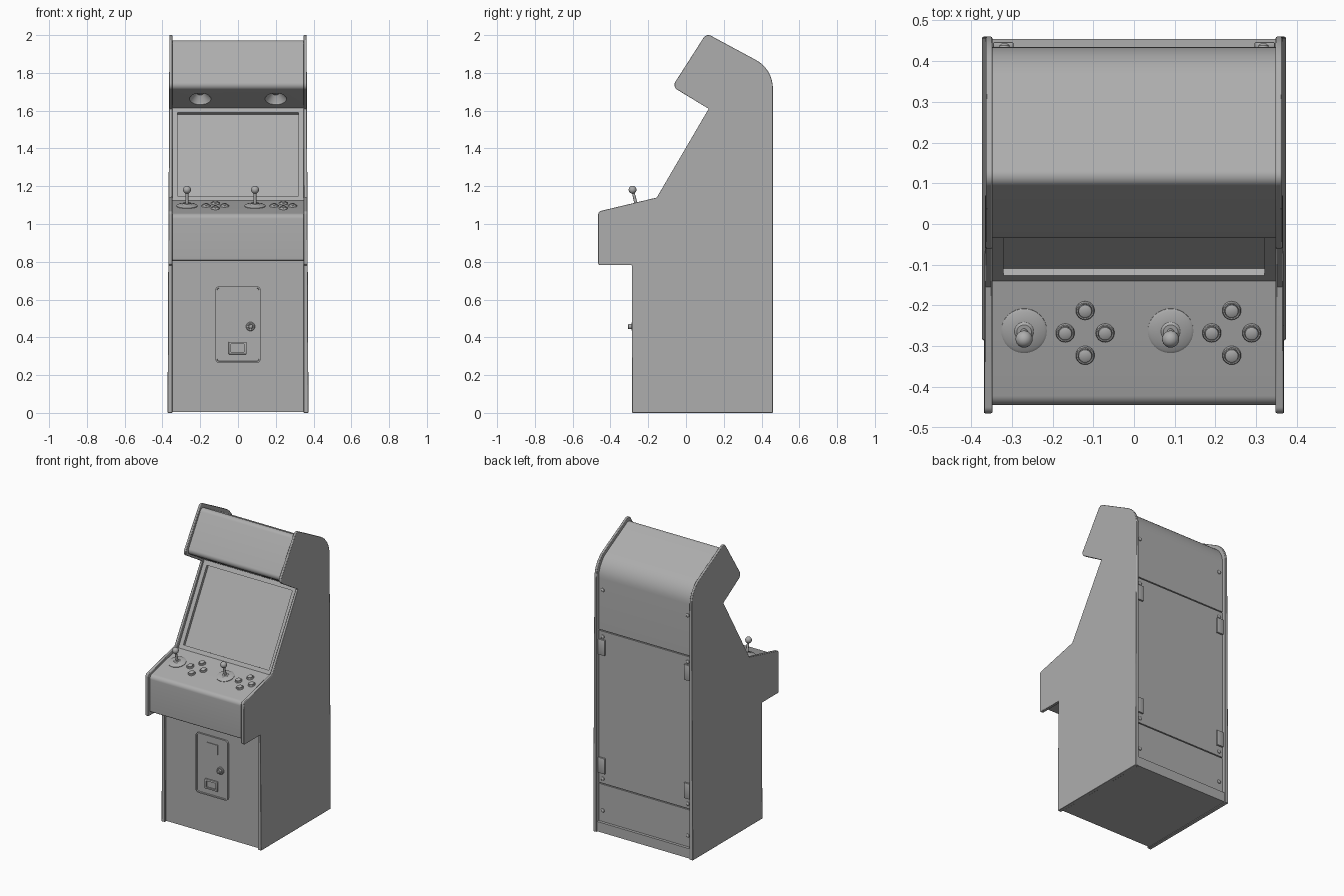
import bpy, bmesh, math
from mathutils import Vector, Matrix

old = bpy.data.objects.get("Cube")
if old:
    bpy.data.objects.remove(old, do_unlink=True)

grey = bpy.data.materials.new("cabinet_grey")
grey.use_nodes = True
COLOUR = (0.42, 0.42, 0.42, 1)
grey.diffuse_color = COLOUR
grey.node_tree.nodes["Principled BSDF"].inputs["Base Color"].default_value = COLOUR


def finish(name, bm, loc=(0, 0, 0), tilt=0.0, smooth=True):
    bmesh.ops.recalc_face_normals(bm, faces=bm.faces)
    mesh = bpy.data.meshes.new(name)
    bm.to_mesh(mesh)
    bm.free()
    mesh.materials.append(grey)
    ob = bpy.data.objects.new(name, mesh)
    bpy.context.collection.objects.link(ob)
    ob.matrix_world = Matrix.Translation(loc) @ Matrix.Rotation(tilt, 4, 'X')
    if smooth:
        shade(ob)
    return ob


def shade(ob):
    bpy.ops.object.select_all(action='DESELECT')
    ob.select_set(True)
    bpy.context.view_layer.objects.active = ob
    bpy.ops.object.shade_smooth_by_angle(angle=math.radians(35))


def fillet(points, steps=8):
    """Round the corners of a closed outline of (u, v, radius)."""
    out = []
    for i, (u, v, r) in enumerate(points):
        p = Vector((u, v))
        if r == 0:
            out.append(p)
            continue
        a = (Vector(points[i - 1][:2]) - p).normalized()
        b = (Vector(points[(i + 1) % len(points)][:2]) - p).normalized()
        half = a.angle(b) / 2
        centre = p + (a + b).normalized() * r / math.sin(half)
        t = r / math.tan(half)
        start, end = p + a * t - centre, p + b * t - centre
        sweep = start.angle_signed(end)
        for k in range(steps + 1):
            out.append(centre + Matrix.Rotation(-sweep * k / steps, 2) @ start)
    return out


def extrude_profile(outline, x0, x1):
    """Extrude a (y, z) outline along x."""
    bm = bmesh.new()
    face = bm.faces.new([bm.verts.new((x0, p.x, p.y)) for p in outline])
    grown = bmesh.ops.extrude_face_region(bm, geom=[face])["geom"]
    moved = [g for g in grown if isinstance(g, bmesh.types.BMVert)]
    bmesh.ops.translate(bm, verts=moved, vec=(x1 - x0, 0, 0))
    return bm


def box(name, size, loc, tilt=0.0, bevel=0.0):
    bm = bmesh.new()
    bmesh.ops.create_cube(bm, size=1)
    bmesh.ops.scale(bm, vec=size, verts=bm.verts)
    if bevel:
        bmesh.ops.bevel(bm, geom=bm.edges[:], offset=bevel, segments=2, affect='EDGES', profile=0.5)
    return finish(name, bm, loc, tilt)


def lathe(name, profile, loc, tilt=0.0, segments=32):
    """Spin an (r, z) profile round the local z axis."""
    bm = bmesh.new()
    verts = [bm.verts.new((r, 0, z)) for r, z in profile]
    edges = [bm.edges.new(pair) for pair in zip(verts, verts[1:])]
    bmesh.ops.spin(bm, geom=verts + edges, cent=(0, 0, 0), axis=(0, 0, 1),
                   angle=math.tau, steps=segments, use_merge=False)
    bmesh.ops.remove_doubles(bm, verts=bm.verts, dist=0.0002)
    return finish(name, bm, loc, tilt)


def cut(ob, cutters):
    for c in cutters:
        c.hide_render = True
        mod = ob.modifiers.new("cut", 'BOOLEAN')
        mod.operation, mod.solver, mod.object = 'DIFFERENCE', 'EXACT', c
        bpy.ops.object.select_all(action='DESELECT')
        bpy.context.view_layer.objects.active = ob
        ob.select_set(True)
        bpy.ops.object.modifier_apply(modifier=mod.name)
        bpy.data.objects.remove(c, do_unlink=True)
    shade(ob)


# Side panels, leaning out slightly towards the floor
panel = fillet([(-0.285, 0, 0), (-0.287, 0.782, 0), (-0.465, 0.782, 0.012), (-0.465, 1.066, 0.02),
                (-0.155, 1.14, 0), (0.12, 1.61, 0), (-0.073, 1.727, 0.03),
                (0.108, 2.0096, 0.03), (0.46, 1.82, 0.17), (0.46, 0, 0)])
for side, label in ((1, "left"), (-1, "right")):
    bm = extrude_profile(panel, side * 0.348, side * 0.363)
    for v in bm.verts:
        if abs(v.co.x) > 0.355:
            v.co.x = side * (0.373 - 0.005 * v.co.z)
    ob = finish(label + "_side_panel", bm, smooth=False)
    mod = ob.modifiers.new("soft_edge", 'BEVEL')
    mod.width, mod.segments, mod.limit_method = 0.003, 2, 'ANGLE'
    mod.angle_limit = math.radians(60)
    shade(ob)

# Cabinet body between the panels
body = finish("cabinet_body", extrude_profile(fillet([
    (-0.27, 0.004, 0), (-0.27, 0.805, 0), (-0.445, 0.805, 0.012), (-0.445, 1.051, 0.03),
    (-0.14, 1.124, 0), (0.137, 1.615, 0), (-0.045, 1.727, 0.03),
    (0.108, 1.982, 0.03), (0.435, 1.806, 0.16), (0.435, 0.004, 0)]), -0.35, 0.35))

# Screen recess, speaker bowls and back door seams
SCREEN, SPEAKER, DECK = -0.515, -0.547, 0.235
cutters = [box("screen_cutter", (0.64, 0.04, 0.508), (0, -0.002, 1.368), SCREEN)]
for x in (-0.2, 0.2):
    cutters.append(lathe("speaker_cutter", [(0, -0.006), (0.058, -0.006), (0.054, 0.006), (0.02, 0.04), (0, 0.04)],
                         (x, 0.062, 1.665), SPEAKER))
for z in (0.325, 1.36):
    cutters.append(box("seam_cutter", (0.694, 0.02, 0.007), (0, 0.437, z)))
cut(body, cutters)

# Speaker domes
for x, label in ((0.2, "left"), (-0.2, "right")):
    lathe(label + "_speaker_dome", [(0.022, 0.042), (0.02, 0.034), (0.012, 0.028), (0, 0.026)],
          (x, 0.062, 1.665), SPEAKER)

# Joysticks and buttons on the sloping deck
deck_normal = Vector((0, -math.sin(DECK), math.cos(DECK)))


def on_deck(x, y, lift=0.0):
    return Vector((x, y, 1.124 + (y + 0.14) * 0.2393)) + deck_normal * lift


ball = [(0.021 * math.sin(a), 0.089 - 0.021 * math.cos(a)) for a in (math.pi * k / 12 for k in range(13))]
button = [(0.023, -0.002), (0.023, 0.005), (0.021, 0.008), (0.018, 0.008), (0.017, 0.006),
          (0.016, 0.012), (0.013, 0.014), (0, 0.014)]
for x, label in ((-0.27, "right"), (0.09, "left")):
    lathe(label + "_joystick_base", [(0.056, -0.002), (0.056, 0.003), (0.05, 0.007), (0.024, 0.009),
                                     (0.018, 0.014), (0, 0.014)], on_deck(x, -0.262), DECK)
    lathe(label + "_joystick_shaft", [(0, 0), (0.009, 0), (0.007, 0.075), (0, 0.075)],
          on_deck(x, -0.262), DECK, 16)
    lathe(label + "_joystick_ball", ball, on_deck(x, -0.262), DECK, 24)
    for i, (dx, dy) in enumerate(((0, 0.055), (0.049, 0), (0, -0.055), (-0.049, 0))):
        lathe(f"{label}_button_{i + 1}", button, on_deck(x + 0.15 + dx, -0.267 + dy), DECK, 24)

# Coin door with a raised rim
bm = bmesh.new()
outline = fillet([(-0.12, 0.265, 0.02), (0.12, 0.265, 0.02), (0.12, 0.67, 0.02), (-0.12, 0.67, 0.02)], 5)
face = bm.faces.new([bm.verts.new((p.x, -0.268, p.y)) for p in outline])
grown = bmesh.ops.extrude_face_region(bm, geom=[face])["geom"]
bmesh.ops.translate(bm, verts=[g for g in grown if isinstance(g, bmesh.types.BMVert)], vec=(0, -0.014, 0))
front = [g for g in grown if isinstance(g, bmesh.types.BMFace)]
bmesh.ops.inset_region(bm, faces=front, thickness=0.008)
bmesh.ops.inset_region(bm, faces=front, thickness=0.002)
bmesh.ops.translate(bm, verts=front[0].verts[:], vec=(0, 0.005, 0))
finish("coin_door", bm)

# Coin slot plate, coin return and lock
box("coin_slot_plate", (0.09, 0.006, 0.065), (0, -0.278, 0.59))
coin_return = box("coin_return_frame", (0.095, 0.014, 0.066), (-0.002, -0.28, 0.343), bevel=0.003)
cut(coin_return, [box("return_cutter", (0.07, 0.02, 0.042), (-0.002, -0.289, 0.343))])
lathe("coin_door_lock", [(0.024, 0), (0.024, 0.008), (0.02, 0.012), (0.014, 0.012), (0.014, 0.028),
                         (0.012, 0.03), (0.006, 0.03), (0.005, 0.026), (0, 0.026)],
      (0.066, -0.276, 0.457), math.pi / 2, 24)

# Back plinth, screws and hinges
box("back_plinth", (0.696, 0.022, 0.066), (0, 0.443, 0.037))
for x, label in ((0.318, "left"), (-0.318, "right")):
    for i, z in enumerate((0.145, 0.36, 1.32, 1.635)):
        lathe(f"{label}_back_screw_{i + 1}", [(0.013, 0), (0.012, 0.005), (0.007, 0.009), (0, 0.01)],
              (x, 0.434, z), -math.pi / 2, 16)
    for z, place in ((0.45, "lower"), (1.25, "upper")):
        box(f"{label}_{place}_hinge", (0.05, 0.014, 0.105), (x * 1.01, 0.44, z), bevel=0.003)
